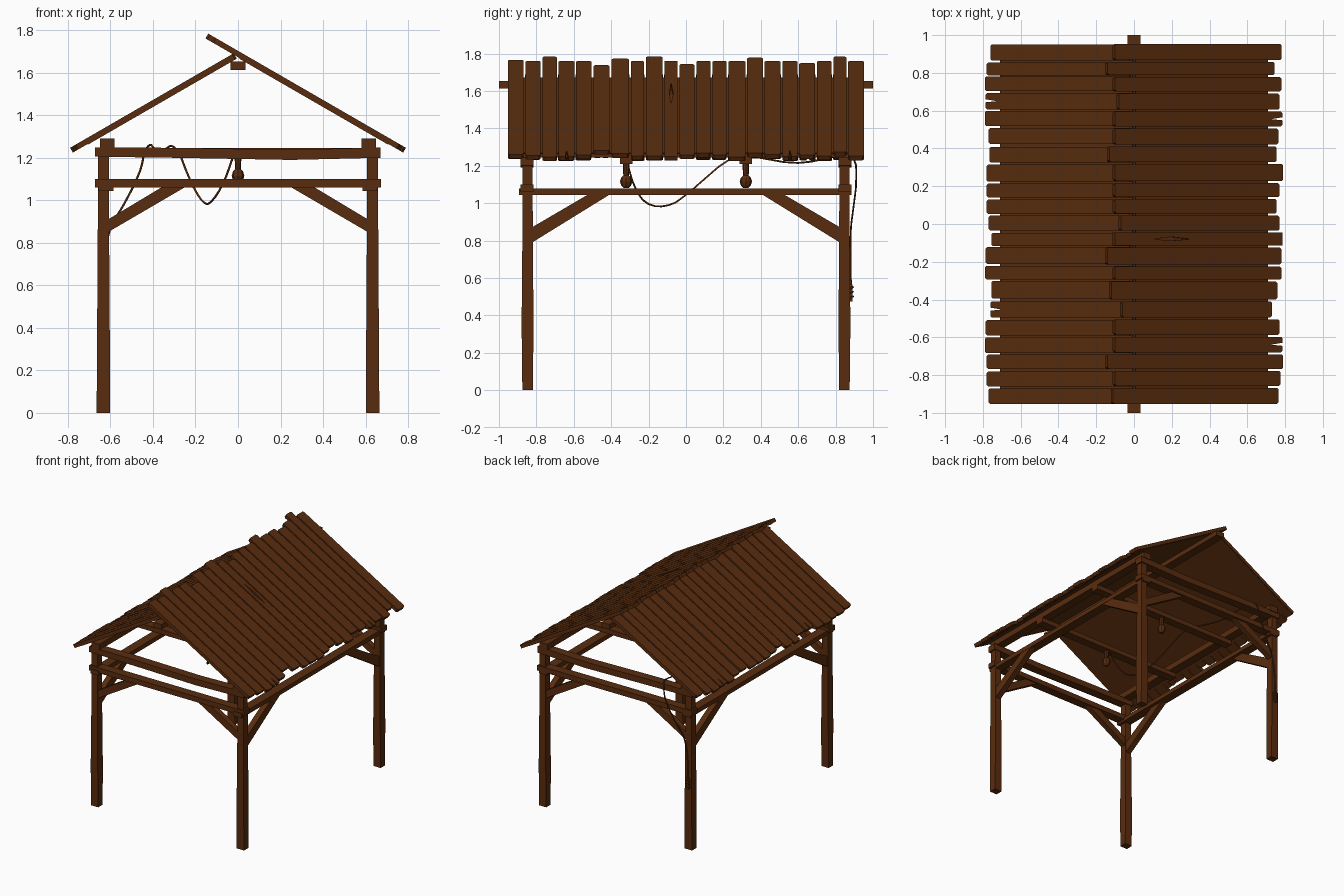
import bpy, bmesh, math, random
from mathutils import Matrix, Vector

if "Cube" in bpy.data.objects:
    bpy.data.objects.remove(bpy.data.objects["Cube"])

random.seed(4)
wood = bpy.data.materials.new("dark brown wood")
wood.diffuse_color = (0.100, 0.0255, 0.0045, 1)
wood.use_nodes = True
wood.node_tree.nodes["Principled BSDF"].inputs["Base Color"].default_value = wood.diffuse_color


def finish(bm, name):
    bmesh.ops.recalc_face_normals(bm, faces=bm.faces)
    me = bpy.data.meshes.new(name)
    bm.to_mesh(me)
    bm.free()
    me.materials.append(wood)
    ob = bpy.data.objects.new(name, me)
    bpy.context.collection.objects.link(ob)
    return ob


def rings(bm, loops):
    """Skin a list of equal point loops and cap both ends."""
    vs = [[bm.verts.new(p) for p in lp] for lp in loops]
    n = len(vs[0])
    for a, b in zip(vs, vs[1:]):
        for i in range(n):
            bm.faces.new((a[i], a[(i + 1) % n], b[(i + 1) % n], b[i]))
    bm.faces.new(vs[0])
    bm.faces.new(vs[-1])


def box(name, x, y, z):
    bm = bmesh.new()
    rings(bm, [[(x[0], y[0], h), (x[1], y[0], h), (x[1], y[1], h), (x[0], y[1], h)] for h in z])
    return finish(bm, name)


def prism(bm, pts, place, lo, hi):
    """Extrude a 2D outline from lo to hi; place maps (u, v, w) to 3D."""
    rings(bm, [[place(u, v, w) for u, v in pts] for w in (lo, hi)])


# Corner posts, slightly swollen like rough timber
for sx in (-1, 1):
    for sy in (-1, 1):
        bm = bmesh.new()
        loops = []
        for z, rx, ry in ((0, .032, .028), (.35, .030, .032), (.8, .027, .028), (1.24, .025, .027)):
            cx, cy = sx * .633, sy * .847
            loops.append([(cx - rx, cy - ry, z), (cx + rx, cy - ry, z),
                          (cx + rx, cy + ry, z), (cx - rx, cy + ry, z)])
        rings(bm, loops)
        finish(bm, "corner_post")

# Cross beams at both gable ends and inside
for sy in (-1, 1):
    ya, yb = sorted((sy * .815, sy * .885))
    box("lower_cross_beam", (-.672, .672), (ya, yb), (1.06, 1.10))
    bm = bmesh.new()
    rings(bm, [[(x, ya, lo), (x, yb, lo), (x, yb, hi), (x, ya, hi)]
               for x, lo, hi in ((-.672, 1.205, 1.248), (-.3, 1.2, 1.247), (.25, 1.19, 1.238), (.67, 1.2, 1.248))])
    finish(bm, "upper_cross_beam")
    box("inner_tie_beam", (-.65, .65), (sy * .32 - .034, sy * .32 + .034), (1.208, 1.245))

# Side beams, roof plates and ridge beam
for sx in (-1, 1):
    xa, xb = sorted((sx * .585, sx * .657))
    box("lower_side_beam", (xa, xb), (-.892, .885), (1.043, 1.077))
    xa, xb = sorted((sx * .58, sx * .65))
    box("roof_plate", (xa, xb), (-.89, .89), (1.243, 1.29))
box("ridge_beam", (-.035, .035), (-1, 1), (1.613, 1.652))

# Knee braces in both directions
for sx in (-1, 1):
    for sy in (-1, 1):
        bm = bmesh.new()
        prism(bm, [(.62, .845), (.62, .905), (.345, 1.07), (.235, 1.07)],
              lambda u, v, w: (sx * u, sy * w, v), .825, .87)
        finish(bm, "end_knee_brace")
        bm = bmesh.new()
        prism(bm, [(.83, .785), (.83, .867), (.50, 1.06), (.385, 1.06)],
              lambda u, v, w: (sx * w, sy * u, v), .61, .655)
        finish(bm, "side_knee_brace")

# Roof planks: y edges from pixel-like widths, plan x of both ends
C30, S30, T30 = math.cos(math.pi / 6), .5, math.tan(math.pi / 6)


def roof_place(side):
    """u is plan x at the top surface, v is y, w is depth below the top surface."""
    return lambda u, v, w: (side * (u - w * S30), v, 1.703 - u * T30 - w * C30)


edges = [-.957, -.863, -.772, -.686, -.592, -.5, -.404, -.3, -.22, -.12, -.04, .05,
         .137, .222, .322, .416, .51, .6, .696, .784, .862, .957]
right_low = [.765, .775, .79, .785, .77, .73, .76, .78, .78, .785, .77, .755,
             .77, .79, .755, .765, .785, .77, .78, .745, .782]
right_high = [-.11, -.1, -.14, -.1, -.1, -.06, -.12, -.1, -.14, -.1, -.07, -.1,
              -.1, -.1, -.13, -.1, -.1, -.08, -.1, -.14, -.1]
left_low = [.77, .78, .78, .79, .785, .76, .755, .79, .785, .755, .77, .78,
            .78, .78, .765, .77, .79, .785, .79, .78, .76]


def plank(side, a, b, hi, lo, notch=False, crack=False):
    bm = bmesh.new()
    c, m = .008, (a + b) / 2
    low_end = [(lo - c, b), (lo, b - c), (lo, a + c), (lo - c, a)]
    if notch:
        low_end[2:2] = [(lo, m + .01), (lo - .06, m), (lo, m - .006)]
    pts = [(hi, a + c), (hi, b - c), (hi + c, b)] + low_end + [(hi + c, a)]
    pl = roof_place(side)
    if crack:  # two halves leaving a lens shaped split
        prism(bm, [(hi, m), (hi, b), (lo, b), (lo, m), (.3, m), (.2, m + .012), (.1, m)], pl, 0, .026)
        prism(bm, [(hi, a), (hi, m), (.1, m), (.2, m - .008), (.3, m), (lo, m), (lo, a)], pl, 0, .026)
    else:
        prism(bm, pts, pl, 0, .026)
    finish(bm, "right_roof_plank" if side > 0 else "left_roof_plank")


for i in range(21):
    a, b = edges[i] + .005, edges[i + 1] - .005
    plank(1, a, b, right_high[i], right_low[i], i in (3, 16), i == 9)
    d = random.uniform(-.004, .004)
    plank(-1, max(a + d, -.952), min(b + d, .952), .02, left_low[i], i in (5, 17))

# Thin underlay closing the gaps under the planks
for side, name in ((1, "right_roof_underlay"), (-1, "left_roof_underlay")):
    bm = bmesh.new()
    prism(bm, [(.02, -.945), (.02, .945), (.72, .945), (.72, -.945)], roof_place(side), .022, .029)
    finish(bm, name)

# Hanging pulleys under the inner ties
for y in (-.32, .32):
    bm = bmesh.new()
    prof = [(.014, 1.082), (.027, 1.095), (.033, 1.115), (.027, 1.135), (.015, 1.148), (.017, 1.185), (.017, 1.215)]
    rings(bm, [[(.9 * r * math.cos(k * math.pi / 4), y + r * math.sin(k * math.pi / 4), z)
                for k in range(8)] for r, z in prof])
    finish(bm, "hanging_pulley")


# Rope from pulley over the ties down to the back left post
def rope(name, pts, r=.005, cyclic=False):
    cu = bpy.data.curves.new(name, "CURVE")
    cu.dimensions = "3D"
    cu.bevel_depth, cu.bevel_resolution, cu.resolution_u = r, 1, 3
    cu.use_fill_caps = True
    sp = cu.splines.new("BEZIER")
    sp.bezier_points.add(len(pts) - 1)
    for bp, p in zip(sp.bezier_points, pts):
        bp.co = p
        bp.handle_left_type = bp.handle_right_type = "AUTO"
    sp.use_cyclic_u = cyclic
    cu.materials.append(wood)
    ob = bpy.data.objects.new(name, cu)
    bpy.context.collection.objects.link(ob)


rope("rope", [(-.025, -.31, 1.2), (-.07, -.27, 1.08), (-.125, -.2, .995), (-.16, -.09, .99),
              (-.2, 0, 1.045), (-.24, .1, 1.13), (-.28, .22, 1.225), (-.31, .3, 1.255), (-.335, .38, 1.245),
              (-.37, .6, 1.215), (-.4, .8, 1.25), (-.415, .86, 1.26), (-.435, .897, 1.235), (-.46, .91, 1.14),
              (-.54, .895, .975), (-.6, .882, .87), (-.63, .88, .7), (-.633, .883, .52)])

# Cleat with rope wraps
box("cleat", (-.643, -.623), (.86, .889), (.475, .565))
for z in (.495, .52, .545):
    rope("cleat_wrap", [(-.653, .88, z), (-.633, .893, z + .006), (-.613, .88, z), (-.633, .867, z - .006)], .005, True)
